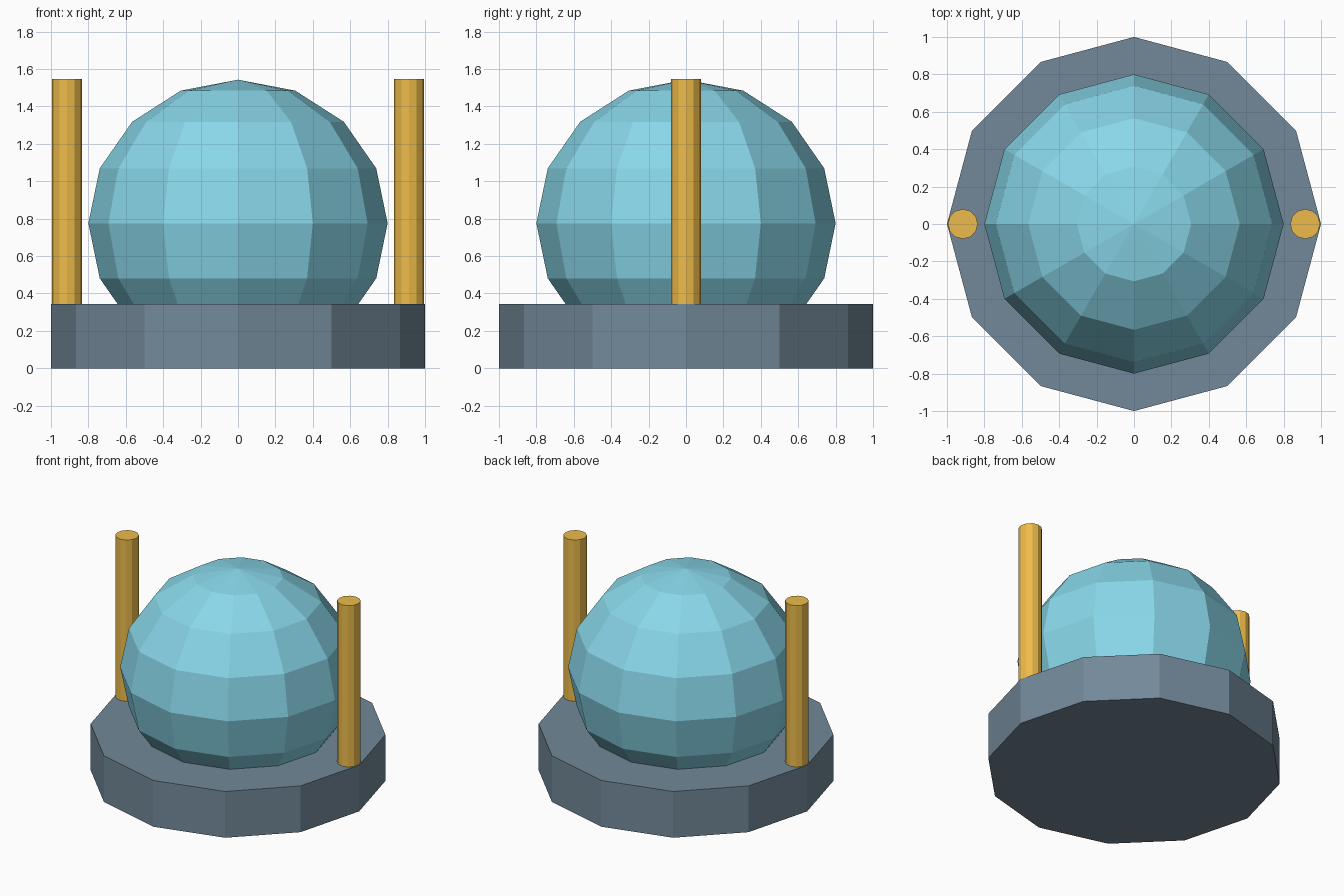
import bpy

if "Cube" in bpy.data.objects:
    bpy.data.objects.remove(bpy.data.objects["Cube"])

SIDES = 12
BASE_TOP = 0.345


def material(name, rgb):
    mat = bpy.data.materials.new(name)
    mat.diffuse_color = (*rgb, 1)
    mat.use_nodes = True
    mat.node_tree.nodes["Principled BSDF"].inputs["Base Color"].default_value = mat.diffuse_color
    return mat


def prism(name, radius, x, z0, z1, mat):
    bpy.ops.mesh.primitive_cylinder_add(vertices=SIDES, radius=radius, depth=z1 - z0,
                                        location=(x, 0, (z0 + z1) / 2))
    obj = bpy.context.object
    obj.name = name
    obj.data.materials.append(mat)
    return obj


slate = material("slate", (0.17, 0.25, 0.32))
aqua = material("aqua", (0.25, 0.68, 0.82))
gold = material("gold", (0.85, 0.50, 0.07))

# Twelve-sided base slab
prism("base", 1.0, 0, 0, BASE_TOP, slate)

# Slightly flattened faceted globe sunk into the base
bpy.ops.mesh.primitive_uv_sphere_add(segments=SIDES, ring_count=8, radius=0.8,
                                     location=(0, 0, 0.775))
globe = bpy.context.object
globe.name = "globe"
globe.scale.z = 0.768 / 0.8
globe.data.materials.append(aqua)
bpy.ops.object.transform_apply(location=False, rotation=False, scale=True)

# Upright posts on both sides
for name, side in (("left_post", -1), ("right_post", 1)):
    prism(name, 0.08, side * 0.915, BASE_TOP, 1.548, gold)
